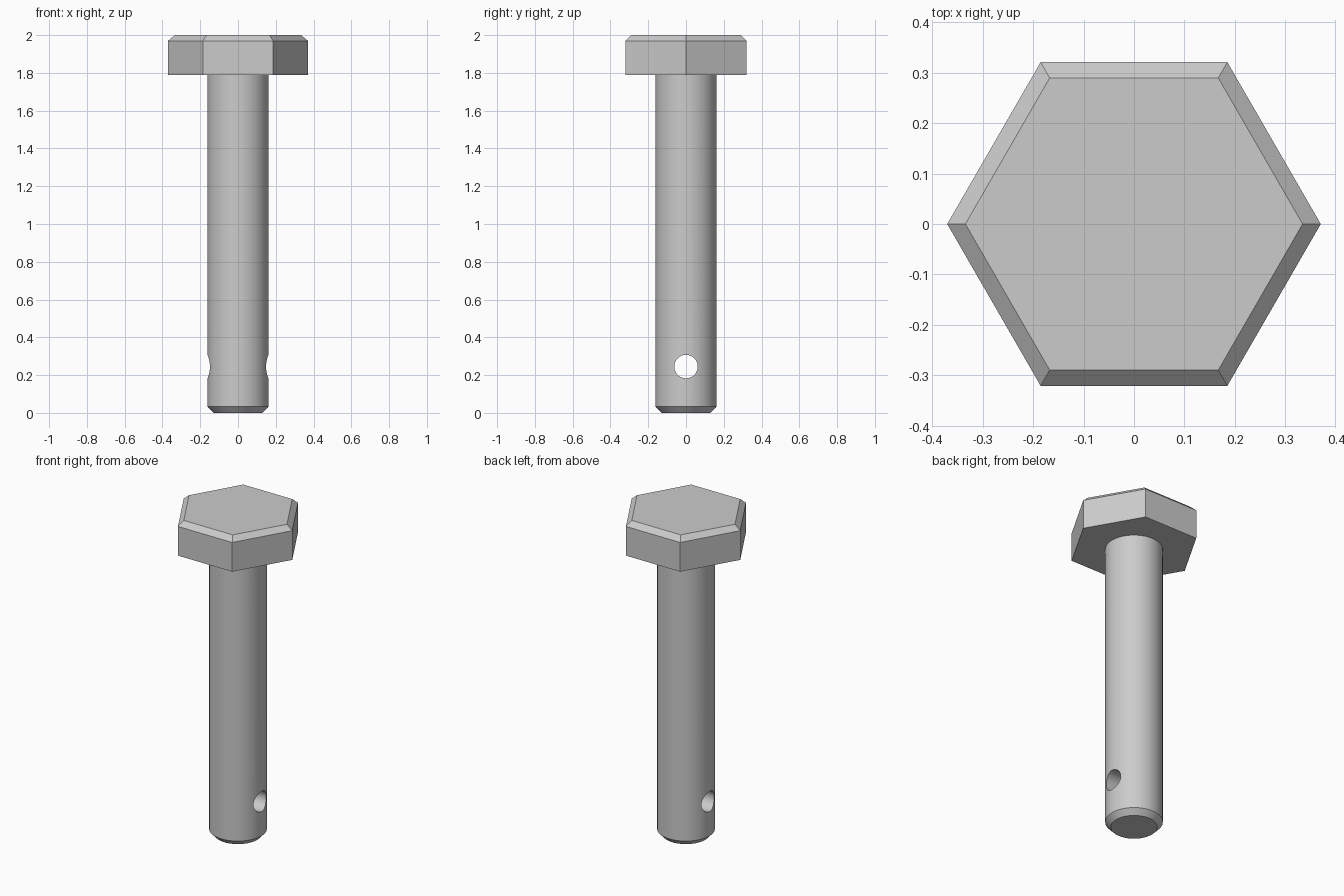
import bpy, bmesh, math

if "Cube" in bpy.data.objects:
    bpy.data.objects.remove(bpy.data.objects["Cube"])


def turned(name, sides, profile):
    """Closed solid turned around z from (radius, height) pairs."""
    bm = bmesh.new()
    rings = [[bm.verts.new((r * math.cos(2 * math.pi * i / sides),
                            r * math.sin(2 * math.pi * i / sides), z))
              for i in range(sides)] for r, z in profile]
    for low, high in zip(rings, rings[1:]):
        for i in range(sides):
            j = (i + 1) % sides
            bm.faces.new((low[i], low[j], high[j], high[i]))
    bm.faces.new(rings[0][::-1])
    bm.faces.new(rings[-1])
    mesh = bpy.data.meshes.new(name)
    bm.to_mesh(mesh)
    bm.free()
    obj = bpy.data.objects.new(name, mesh)
    bpy.context.collection.objects.link(obj)
    return obj


# Hexagonal head with chamfered top edge
HEAD_BOTTOM = 1.79
head = turned("hex_head", 6, [(0.37, HEAD_BOTTOM), (0.37, 1.97), (0.334, 2.0)])

# Round shank with chamfered tip, seated just inside the head
shank = turned("shank", 64, [(0.13, 0), (0.161, 0.033), (0.161, HEAD_BOTTOM + 0.01)])

# Cross hole for the split pin, running along x
cutter = turned("pin_hole_cutter", 48, [(0.062, -0.3), (0.062, 0.3)])
cutter.rotation_euler = (0, math.pi / 2, 0)
cutter.location = (0, 0, 0.245)
cutter.hide_render = True

hole = shank.modifiers.new("pin_hole", 'BOOLEAN')
hole.operation = 'DIFFERENCE'
hole.solver = 'EXACT'
hole.object = cutter

bpy.ops.object.select_all(action='DESELECT')
bpy.context.view_layer.objects.active = shank
shank.select_set(True)
bpy.ops.object.modifier_apply(modifier=hole.name)
bpy.data.objects.remove(cutter, do_unlink=True)

# Smooth the round surfaces, keep chamfers and hole rims sharp
bpy.ops.object.shade_smooth_by_angle(angle=math.radians(30))
